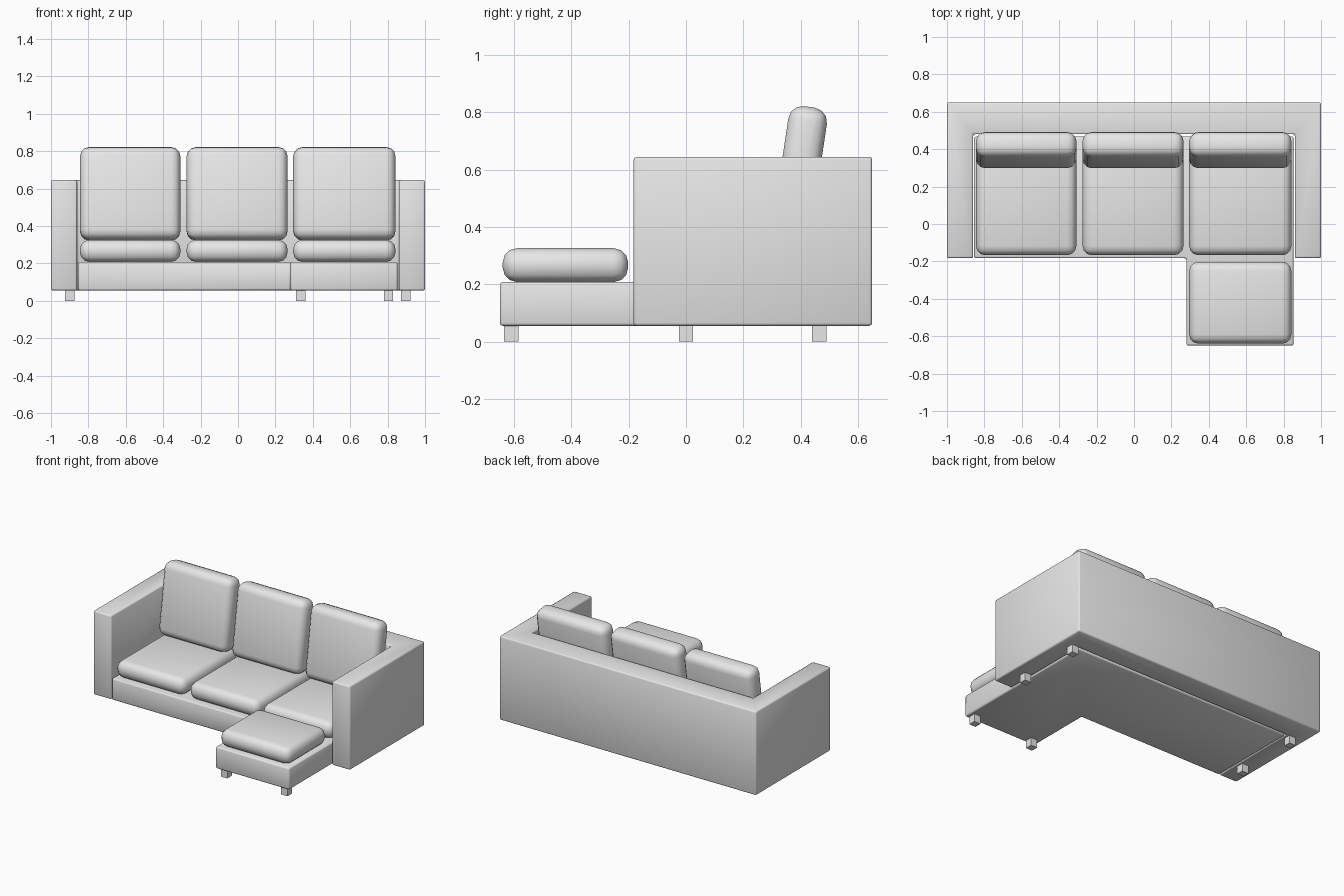
import bpy, bmesh, math
from mathutils import Matrix, Vector

cube = bpy.data.objects.get("Cube")
if cube:
    bpy.data.objects.remove(cube, do_unlink=True)

# One plain fabric colour
GREY = (0.8, 0.8, 0.8, 1)
fabric = bpy.data.materials.new("light_grey_fabric")
fabric.use_nodes = True
fabric.diffuse_color = GREY
fabric.node_tree.nodes["Principled BSDF"].inputs["Base Color"].default_value = GREY


def prism(name, outline, z0, z1, bevel=0, segments=3):
    """Extrude a counter-clockwise outline upwards and round its edges."""
    bm = bmesh.new()
    base = bm.faces.new([bm.verts.new((x, y, z0)) for x, y in outline])
    top = bmesh.ops.extrude_face_region(bm, geom=[base], use_keep_orig=True)
    verts = [g for g in top["geom"] if isinstance(g, bmesh.types.BMVert)]
    bmesh.ops.translate(bm, verts=verts, vec=(0, 0, z1 - z0))
    bmesh.ops.recalc_face_normals(bm, faces=bm.faces[:])
    if bevel:
        bmesh.ops.bevel(bm, geom=bm.edges[:], offset=bevel, segments=segments,
                        profile=0.5, affect="EDGES", clamp_overlap=True)
    mesh = bpy.data.meshes.new(name)
    bm.to_mesh(mesh)
    bm.free()
    mesh.materials.append(fabric)
    ob = bpy.data.objects.new(name, mesh)
    bpy.context.collection.objects.link(ob)
    if bevel:
        bpy.ops.object.select_all(action="DESELECT")
        ob.select_set(True)
        bpy.context.view_layer.objects.active = ob
        bpy.ops.object.shade_smooth_by_angle(angle=math.radians(50))
    return ob


def box(name, x0, x1, y0, y1, z0, z1, bevel=0, segments=3):
    outline = [(x0, y0), (x1, y0), (x1, y1), (x0, y1)]
    return prism(name, outline, z0, z1, bevel, segments)


FLOOR, SEAT, ARM_TOP = 0.055, 0.208, 0.645
FRONT, BACK = -0.183, 0.65

# Arms and backrest in one U-shaped shell
prism("arms_and_back",
      [(-1, FRONT), (-0.86, FRONT), (-0.86, 0.48), (0.86, 0.48),
       (0.86, FRONT), (1, FRONT), (1, BACK), (-1, BACK)],
      FLOOR, ARM_TOP, 0.01, 2)

# L-shaped seat base with the chaise
prism("seat_base",
      [(-0.855, FRONT), (0.28, FRONT), (0.28, -BACK), (0.853, -BACK),
       (0.853, 0.468), (-0.855, 0.468)],
      FLOOR, SEAT, 0.01, 2)

# Seat and leaning back cushions
places = {"right": (-0.845, -0.308), "middle": (-0.275, 0.265), "left": (0.295, 0.842)}
for side, (x0, x1) in places.items():
    box(side + "_seat_cushion", x0, x1, -0.167, 0.45, SEAT, 0.326, 0.05)
    back = box(side + "_back_cushion", x0, x1, -0.068, 0.068, -0.25, 0.25, 0.05)
    back.matrix_world = (Matrix.Translation(Vector((0, 0.395, 0.572)))
                         @ Matrix.Rotation(math.radians(-8.5), 4, "X"))
box("chaise_cushion", 0.295, 0.842, -0.64, -0.202, SEAT, 0.326, 0.05)

# Square legs
legs = {"back_left": (0.897, 0.465), "front_left": (0.897, 0),
        "back_right": (-0.9, 0.465), "front_right": (-0.9, 0),
        "chaise_left": (0.805, -0.61), "chaise_right": (0.336, -0.61)}
for name, (x, y) in legs.items():
    r = 0.025
    box(name + "_leg", x - r, x + r, y - r, y + r, 0, FLOOR + 0.003)
